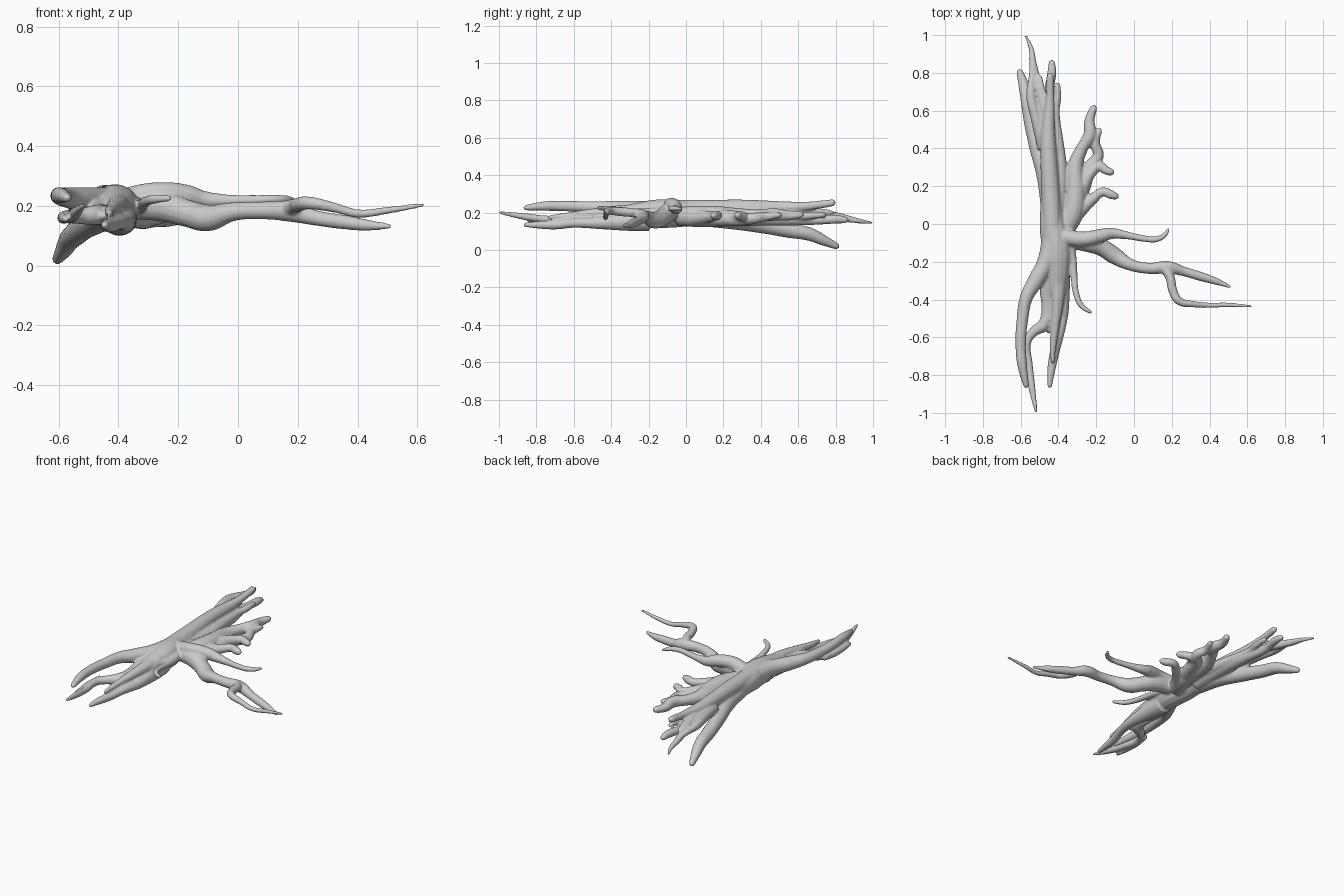
import bpy

curve = bpy.data.curves.new("driftwood_root", 'CURVE')
curve.dimensions = '3D'
curve.bevel_depth = 1.0
curve.bevel_resolution = 5
curve.resolution_u = 8
curve.use_fill_caps = True


def branch(*pts, tip=0.35):
    """Tapered round branch through (x, y, z, radius) points, with a rounded tip."""
    (ax, ay, az, _), (bx, by, bz, r) = pts[-2:]
    d = ((bx - ax) ** 2 + (by - ay) ** 2 + (bz - az) ** 2) ** 0.5
    k = r * 0.7 / d
    end = (bx - (bx - ax) * k, by - (by - ay) * k, bz - (bz - az) * k, r)
    pts = list(pts[:-1]) + [end, (bx, by, bz, r * tip)]
    s = curve.splines.new('BEZIER')
    s.radius_interpolation = 'CARDINAL'
    s.bezier_points.add(len(pts) - 1)
    for p, (x, y, z, rad) in zip(s.bezier_points, pts):
        p.co = (x, y, z)
        p.radius = rad
        p.handle_left_type = p.handle_right_type = 'AUTO'


# central trunk
branch((-.44, .35, .19, .04), (-.435, .15, .195, .055), (-.43, 0, .195, .07),
       (-.41, -.12, .195, .078), (-.405, -.23, .19, .07), (-.41, -.36, .18, .05), (-.41, -.45, .17, .03))

# rear branches: low outer limb, upper limb, middle limbs, thin twig
branch((-.44, .05, .18, .05), (-.465, .25, .16, .05), (-.515, .42, .13, .043), (-.545, .55, .105, .04),
       (-.565, .66, .085, .036), (-.585, .74, .05, .028), (-.61, .82, .014, .016))
branch((-.43, -.05, .22, .05), (-.44, .15, .22, .05), (-.45, .32, .225, .045), (-.455, .48, .225, .038),
       (-.445, .65, .235, .024), (-.443, .80, .255, .018))
branch((-.42, .1, .18, .05), (-.42, .35, .175, .045), (-.43, .55, .165, .035), (-.45, .7, .16, .025),
       (-.435, .8, .165, .024), (-.435, .87, .16, .016))
branch((-.40, .05, .19, .04), (-.39, .3, .185, .035), (-.405, .45, .18, .03), (-.415, .6, .18, .022),
       (-.405, .67, .185, .02), (-.405, .75, .19, .014))
branch((-.45, .3, .2, .035), (-.47, .5, .2, .03), (-.485, .66, .2, .028), (-.515, .76, .185, .024),
       (-.535, .85, .17, .02), (-.545, .93, .155, .013), (-.575, 1.0, .145, .006))
branch((-.48, .4, .19, .03), (-.515, .55, .2, .03), (-.545, .68, .2, .026), (-.54, .78, .19, .018), (-.535, .86, .175, .014))
branch((-.44, .5, .19, .03), (-.46, .62, .2, .024), (-.485, .7, .205, .02), (-.5, .79, .2, .01))

# knobbly side cluster
branch((-.37, -.04, .18, .05), (-.325, .06, .18, .058), (-.31, .18, .18, .055), (-.31, .31, .18, .042),
       (-.275, .4, .185, .032), (-.235, .47, .19, .034), (-.235, .55, .185, .027), (-.208, .63, .19, .018))
branch((-.33, .08, .17, .045), (-.27, .2, .17, .042), (-.235, .3, .165, .035), (-.19, .36, .17, .03),
       (-.205, .43, .18, .025), (-.178, .51, .19, .014))
branch((-.27, .2, .18, .035), (-.23, .27, .18, .03), (-.18, .305, .18, .026), (-.15, .285, .185, .023), (-.105, .268, .185, .018))
branch((-.34, .02, .17, .045), (-.27, .09, .175, .038), (-.21, .14, .18, .028), (-.165, .17, .185, .024),
       (-.12, .155, .185, .024), (-.08, .14, .185, .016))

# long side limb and its fork
branch((-.42, -.07, .195, .05), (-.33, -.085, .2, .047), (-.24, -.1, .195, .05), (-.17, -.125, .175, .046),
       (-.1, -.17, .16, .045), (-.02, -.215, .18, .032), (.08, -.235, .185, .03), (.18, -.23, .18, .034),
       (.26, -.25, .16, .026), (.36, -.28, .145, .024), (.44, -.305, .135, .018), (.515, -.335, .132, .007))
branch((.16, -.23, .19, .028), (.19, -.28, .2, .025), (.205, -.35, .205, .024), (.235, -.405, .21, .022),
       (.32, -.425, .195, .017), (.4, -.43, .175, .014), (.5, -.428, .185, .012), (.625, -.437, .205, .006))
# upper side twig
branch((-.4, -.06, .21, .045), (-.27, -.08, .24, .04), (-.17, -.06, .235, .036), (-.12, -.05, .222, .03),
       (-.04, -.06, .218, .021), (.06, -.078, .22, .017), (.12, -.08, .222, .016), (.165, -.055, .222, .013), (.187, -.02, .222, .007))
# small hooked twig
branch((-.36, -.08, .2, .035), (-.33, -.17, .2, .025), (-.318, -.27, .205, .019), (-.308, -.36, .215, .017),
       (-.28, -.43, .222, .015), (-.222, -.472, .226, .009))

# front branches: arched outer limb, thin forked limb, inner limbs
branch((-.43, -.06, .21, .055), (-.465, -.2, .215, .048), (-.52, -.3, .22, .043), (-.57, -.39, .228, .035),
       (-.59, -.5, .23, .031), (-.6, -.64, .235, .028), (-.59, -.76, .235, .025), (-.568, -.87, .225, .013))
branch((-.44, -.2, .19, .05), (-.465, -.35, .18, .035), (-.46, -.45, .175, .03), (-.475, -.53, .17, .034),
       (-.53, -.57, .165, .026), (-.565, -.62, .165, .023), (-.555, -.75, .165, .02), (-.54, -.87, .18, .018), (-.517, -1.0, .202, .006))
branch((-.57, -.58, .165, .022), (-.585, -.7, .16, .02), (-.575, -.85, .155, .009))
branch((-.4, -.2, .16, .06), (-.385, -.35, .15, .046), (-.38, -.48, .145, .032), (-.4, -.6, .145, .026),
       (-.425, -.7, .135, .025), (-.44, -.79, .135, .02), (-.447, -.87, .135, .011))
branch((-.4, -.25, .2, .045), (-.405, -.42, .2, .033), (-.42, -.56, .19, .023), (-.43, -.67, .18, .016), (-.43, -.74, .175, .009))
branch((-.46, -.42, .17, .028), (-.455, -.5, .17, .028), (-.45, -.58, .165, .014))

root = bpy.data.objects.new("driftwood_root", curve)
bpy.context.collection.objects.link(root)
bpy.context.view_layer.objects.active = root
root.select_set(True)
bpy.ops.object.convert(target='MESH')
root = bpy.context.object
root.name = "driftwood_root"

# fuse the limbs into one skin and soften the joints
fuse = root.modifiers.new("fuse", 'REMESH')
fuse.mode = 'VOXEL'
fuse.voxel_size = 0.006
fuse.use_smooth_shade = True
soft = root.modifiers.new("soften", 'SMOOTH')
soft.factor = 0.5
soft.iterations = 5
